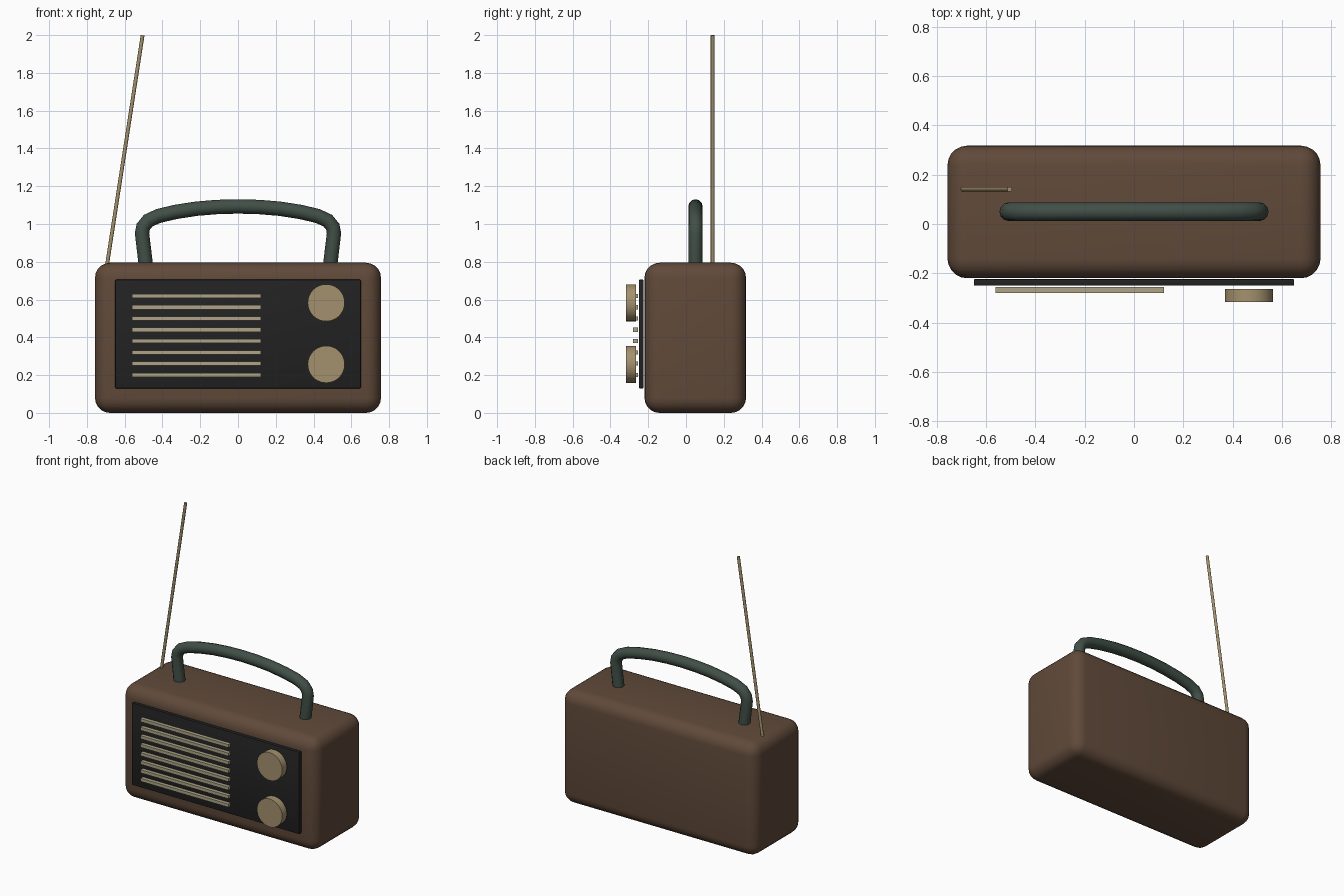
import bpy
from math import radians
from mathutils import Vector

cube = bpy.data.objects.get("Cube")
if cube:
    bpy.data.objects.remove(cube, do_unlink=True)


def material(name, rgb):
    m = bpy.data.materials.new(name)
    m.use_nodes = True
    m.diffuse_color = (*rgb, 1)
    m.node_tree.nodes["Principled BSDF"].inputs["Base Color"].default_value = (*rgb, 1)
    return m


BROWN = material("brown leather", (0.118, 0.068, 0.042))
BLACK = material("black panel", (0.016, 0.016, 0.016))
BRASS = material("brass", (0.37, 0.285, 0.155))
CREAM = material("pale metal", (0.42, 0.37, 0.24))
GREEN = material("dark green", (0.052, 0.078, 0.062))


def finish(obj, name, mat, smooth=True):
    obj.name = name
    obj.data.materials.append(mat)
    if smooth:
        bpy.ops.object.shade_smooth_by_angle(angle=radians(35))
    return obj


def box(name, low, high, mat, bevel=0, segments=2):
    low, high = Vector(low), Vector(high)
    bpy.ops.mesh.primitive_cube_add(size=1, location=(low + high) / 2)
    obj = bpy.context.object
    obj.scale = high - low
    bpy.ops.object.transform_apply(location=False, rotation=False, scale=True)
    if bevel:
        mod = obj.modifiers.new("rounding", "BEVEL")
        mod.width, mod.segments = bevel, segments
        bpy.ops.object.modifier_apply(modifier=mod.name)
    return finish(obj, name, mat, bevel > 0)


def rod(name, start, end, radius, sides, mat):
    start, end = Vector(start), Vector(end)
    axis = end - start
    bpy.ops.mesh.primitive_cylinder_add(
        vertices=sides, radius=radius, depth=axis.length, location=(start + end) / 2,
        rotation=axis.to_track_quat("Z", "Y").to_euler())
    return finish(bpy.context.object, name, mat)


# Rounded case and front panel
box("case", (-0.757, -0.22, 0), (0.757, 0.318, 0.795), BROWN, 0.08, 5)
box("front_panel", (-0.65, -0.25, 0.13), (0.65, -0.224, 0.705), BLACK, 0.004)

# Speaker grille bars
for i in range(8):
    z = 0.201 + i * 0.0597
    box(f"grille_bar_{i + 1}", (-0.562, -0.28, z - 0.011), (0.122, -0.255, z + 0.011), CREAM)

# Tuning and volume knobs
for name, z in (("upper_knob", 0.583), ("lower_knob", 0.257)):
    rod(name, (0.467, -0.264, z), (0.467, -0.317, z), 0.098, 40, BRASS)

# Carrying handle: one half of the path, mirrored across the middle
half = [(0.486, 0.74), (0.49, 0.80), (0.508, 0.95), (0.502, 0.985), (0.475, 1.018),
        (0.42, 1.043), (0.33, 1.064), (0.22, 1.081), (0.11, 1.09)]
path = [(-x, z) for x, z in half] + [(0, 1.093)] + half[::-1]
curve = bpy.data.curves.new("handle", "CURVE")
curve.dimensions = "3D"
curve.bevel_depth, curve.bevel_resolution, curve.use_fill_caps = 0.038, 4, True
spline = curve.splines.new("POLY")
spline.points.add(len(path) - 1)
for point, (x, z) in zip(spline.points, path):
    point.co = (x, 0.05, z, 1)
handle = bpy.data.objects.new("handle", curve)
bpy.context.collection.objects.link(handle)
bpy.ops.object.select_all(action="DESELECT")
handle.select_set(True)
bpy.context.view_layer.objects.active = handle
bpy.ops.object.convert(target="MESH")
finish(bpy.context.object, "carrying_handle", GREEN)

# Leaning aerial
rod("aerial", (-0.70, 0.141, 0.74), (-0.505, 0.141, 1.999), 0.01, 12, BRASS)
